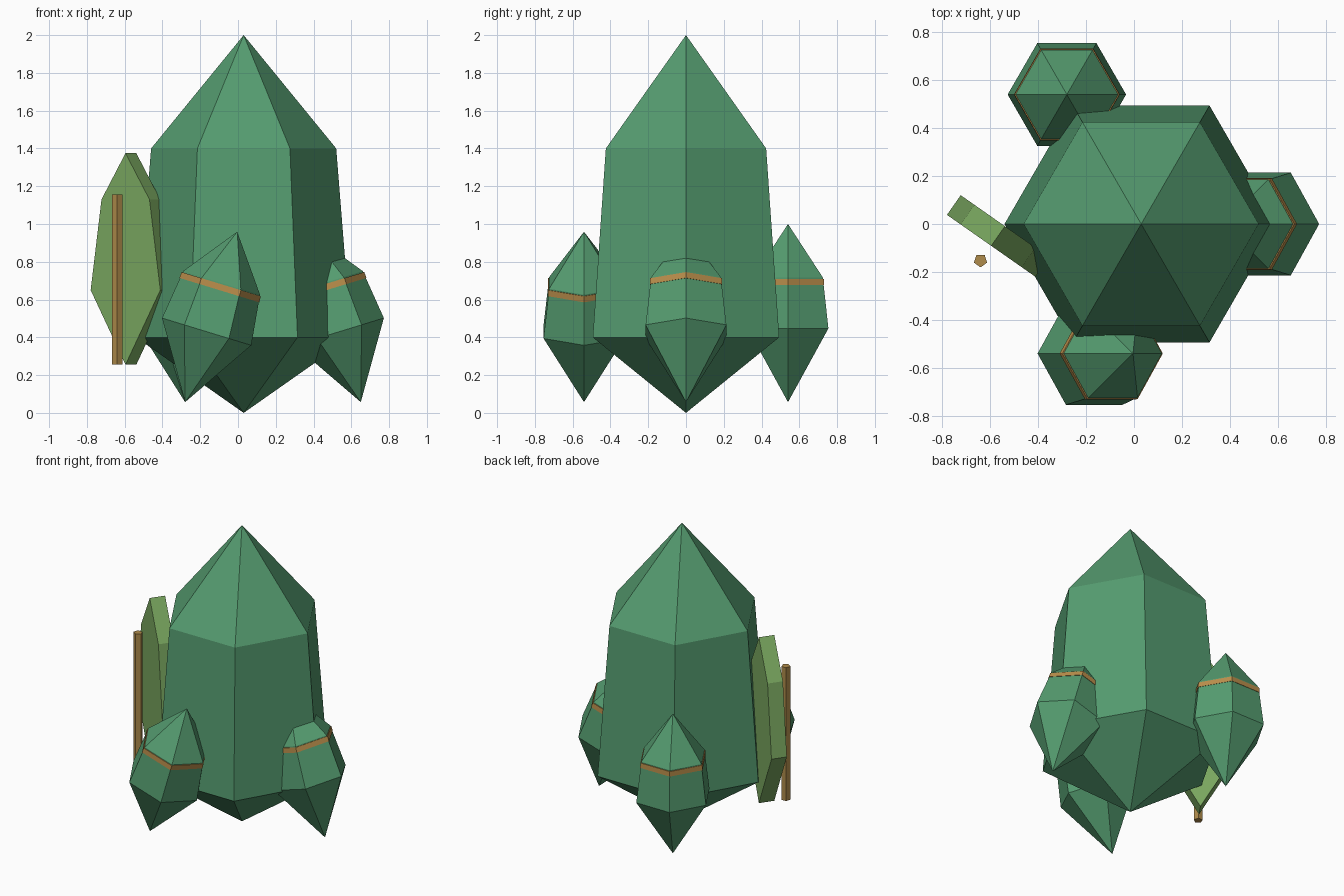
import bpy, bmesh, math
from mathutils import Matrix, Vector

if "Cube" in bpy.data.objects:
    bpy.data.objects.remove(bpy.data.objects["Cube"])


def material(name, rgb):
    m = bpy.data.materials.new(name)
    m.diffuse_color = (*rgb, 1)
    m.use_nodes = True
    m.node_tree.nodes["Principled BSDF"].inputs["Base Color"].default_value = m.diffuse_color
    return m


GREEN = material("crystal green", (0.09, 0.33, 0.16))
OLIVE = material("olive green", (0.20, 0.40, 0.12))
WOOD = material("wood brown", (0.43, 0.26, 0.07))
BAND = material("band orange", (0.49, 0.27, 0.07))


def finish(name, bm, mat, matrix):
    """Turn a bmesh into a flat-shaded object."""
    bmesh.ops.recalc_face_normals(bm, faces=bm.faces)
    me = bpy.data.meshes.new(name)
    bm.to_mesh(me)
    bm.free()
    me.materials.append(mat)
    ob = bpy.data.objects.new(name, me)
    ob.matrix_world = matrix
    bpy.context.collection.objects.link(ob)
    return ob


def stack(name, mat, profile, matrix, sides=6, turn=0.0):
    """Faceted solid through (radius, height) rings; radius 0 is a tip."""
    bm = bmesh.new()
    rings = []
    for r, z in profile:
        n = sides if r > 0 else 1
        rings.append([bm.verts.new((r * math.cos(turn + math.tau * i / sides),
                                    r * math.sin(turn + math.tau * i / sides), z))
                      for i in range(n)])
    for a, b in zip(rings, rings[1:]):
        for i in range(sides):
            quad = [a[i % len(a)], a[(i + 1) % len(a)],
                    b[(i + 1) % len(b)], b[i % len(b)]]
            bm.faces.new(list(dict.fromkeys(quad)))
    for ring in (rings[0], rings[-1]):
        if len(ring) > 1:
            bm.faces.new(ring)
    return finish(name, bm, mat, matrix)


# Large central crystal
stack("main_crystal", GREEN, [(0, 0), (0.57, 0.4), (0.49, 1.4), (0, 2.0)],
      Matrix.Translation((0.03, 0, 0)))

# Small banded crystals, each leaning about its bottom tip
for label, x, y, lean in (("back", -0.28, 0.54, 0),
                          ("front", -0.28, -0.54, 17),
                          ("right", 0.65, 0, -17)):
    place = (Matrix.Translation((x, y, 0.057))
             @ Matrix.Rotation(math.radians(lean), 4, 'Y'))
    stack(label + "_crystal", GREEN,
          [(0, 0), (0.247, 0.39), (0.213, 0.66), (0, 0.943)], place)
    stack(label + "_crystal_band", BAND, [(0.221, 0.62), (0.219, 0.653)], place)

# Pointed plate leaning against the crystal: half outline mirrored, then extruded
half = [(0, 0.255), (0.225, 0.65), (0.155, 1.13), (0, 1.375)]
outline = half + [(-u, z) for u, z in half[-2:0:-1]]
bm = bmesh.new()
face = bm.faces.new([bm.verts.new((u, -0.05, z)) for u, z in outline])
ext = bmesh.ops.extrude_face_region(bm, geom=[face], use_keep_orig=True)
bmesh.ops.translate(bm, vec=Vector((0, 0.1, 0)),
                    verts=[v for v in ext["geom"] if isinstance(v, bmesh.types.BMVert)])
finish("pointed_plate", bm, OLIVE, Matrix.Translation((-0.567, -0.05, 0))
       @ Matrix.Rotation(math.radians(-35), 4, 'Z'))

# Five-sided pole
stack("pole", WOOD, [(0.029, 0.255), (0.029, 1.155)],
      Matrix.Translation((-0.64, -0.152, 0)), sides=5, turn=-math.pi / 2)
